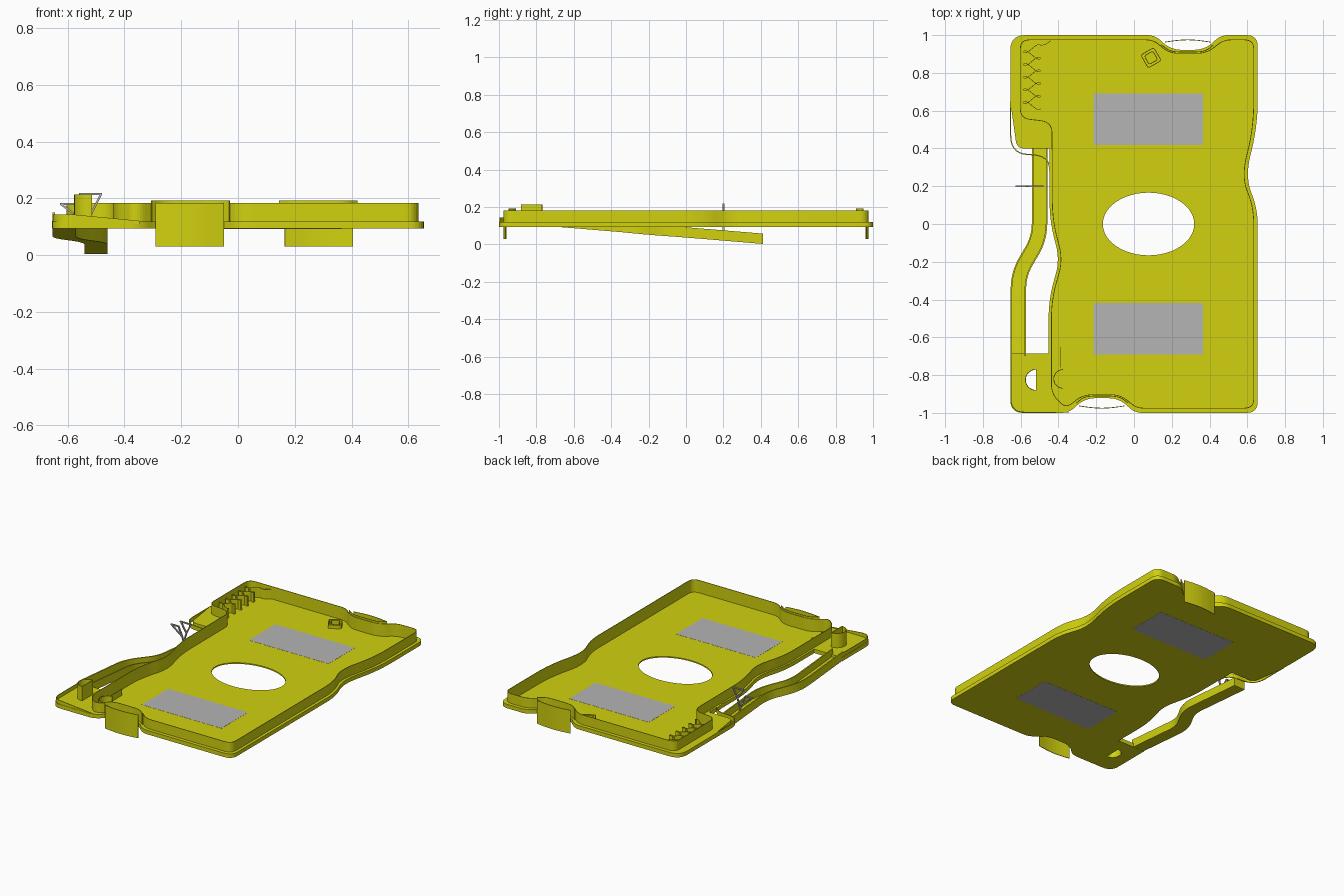
import bpy, bmesh, math
from mathutils import Vector

if "Cube" in bpy.data.objects:
    bpy.data.objects.remove(bpy.data.objects["Cube"])


def material(name, rgb):
    m = bpy.data.materials.new(name)
    m.diffuse_color = (*rgb, 1)
    m.use_nodes = True
    m.node_tree.nodes["Principled BSDF"].inputs["Base Color"].default_value = m.diffuse_color
    return m


YELLOW = material("yellow plastic", (0.64, 0.64, 0.005))
GREY = material("grey", (0.46, 0.46, 0.46))


def add(name, mesh, mat):
    mesh.materials.clear()
    mesh.materials.append(mat)
    ob = bpy.data.objects.new(name, mesh)
    bpy.context.scene.collection.objects.link(ob)
    return ob


def rounded(pts, closed=True, n=7):
    """Polyline (x, y, cut) with every corner replaced by a small curve."""
    out = []
    for i, (x, y, d) in enumerate(pts):
        p = Vector((x, y))
        if d == 0 or (not closed and i in (0, len(pts) - 1)):
            out.append(p)
            continue
        a = Vector(pts[i - 1][:2]) - p
        b = Vector(pts[(i + 1) % len(pts)][:2]) - p
        a *= min(d / a.length, 0.48)
        b *= min(d / b.length, 0.48)
        for k in range(n + 1):
            t = k / n
            out.append(p + a * (1 - t) ** 2 + b * t ** 2)
    return out


def plate(name, loops, z0, z1, mat=YELLOW):
    """Flat plate: first loop is the outline, the others are holes."""
    cu = bpy.data.curves.new(name, 'CURVE')
    cu.dimensions = '2D'
    cu.fill_mode = 'BOTH'
    cu.extrude = (z1 - z0) / 2
    for loop in loops:
        s = cu.splines.new('POLY')
        s.points.add(len(loop) - 1)
        for pt, p in zip(s.points, loop):
            pt.co = (p[0], p[1], 0, 1)
        s.use_cyclic_u = True
    tmp = bpy.data.objects.new(name + "_curve", cu)
    bpy.context.scene.collection.objects.link(tmp)
    dg = bpy.context.evaluated_depsgraph_get()
    dg.update()
    mesh = bpy.data.meshes.new_from_object(tmp.evaluated_get(dg))
    bpy.data.objects.remove(tmp)
    for v in mesh.vertices:
        v.co.z += (z0 + z1) / 2
    for f in mesh.polygons:
        f.use_smooth = False
    return add(name, mesh, mat)


def strip(name, path, z0, z1, t=0.004, closed=False, mat=YELLOW, shift=0):
    """Upright wall along a path; z0 and z1 may be functions of the point."""
    bm = bmesh.new()
    rings = []
    n = len(path)
    for i, p in enumerate(path):
        p = Vector(p)
        a = Vector(path[i - 1]) if closed or i else p
        b = Vector(path[(i + 1) % n]) if closed or i < n - 1 else p
        d = (b - a).normalized()
        nor = Vector((-d.y, d.x))
        lo = z0(p) if callable(z0) else z0
        hi = z1(p) if callable(z1) else z1
        l, r = p + nor * (shift + t / 2), p + nor * (shift - t / 2)
        rings.append([bm.verts.new((*q, z)) for q, z in ((l, lo), (r, lo), (r, hi), (l, hi))])
    for i in range(n if closed else n - 1):
        A, B = rings[i], rings[(i + 1) % n]
        for k in range(4):
            bm.faces.new((A[k], A[(k + 1) % 4], B[(k + 1) % 4], B[k]))
    if not closed:
        bm.faces.new(rings[0])
        bm.faces.new(rings[-1])
    bmesh.ops.recalc_face_normals(bm, faces=bm.faces)
    mesh = bpy.data.meshes.new(name)
    bm.to_mesh(mesh)
    bm.free()
    return add(name, mesh, mat)


def arc(cx, cy, rx, ry, a0, a1, n):
    return [Vector((cx + rx * math.cos(math.radians(a0 + (a1 - a0) * i / n)),
                    cy + ry * math.sin(math.radians(a0 + (a1 - a0) * i / n)))) for i in range(n + 1)]


# Outer flange outline and the upright wall line inside it
outline = rounded([
    (-.655, -1, .07), (-.345, -1, .04), (-.26, -.922, .06), (-.08, -.922, .06), (.005, -1, .04),
    (.655, -1, .06), (.655, .08, .09), (.588, .25, .12), (.655, .52, .14), (.655, 1, .06),
    (.46, 1, .04), (.375, .922, .06), (.195, .922, .06), (.11, 1, .04),
    (-.655, 1, .08), (-.655, .65, .05), (-.62, .4, .04), (-.447, .4, 0),
    (-.447, .02, .1), (-.393, -.19, .08), (-.452, -.4, .1), (-.452, -.685, 0), (-.655, -.685, 0)])
wall = rounded([
    (-.437, -.9, .05), (-.36, -.975, .04), (-.27, -.904, .05), (-.07, -.904, .05), (.012, -.975, .04),
    (.634, -.975, .05), (.634, .09, .09), (.568, .25, .12), (.634, .51, .14), (.634, .975, .05),
    (.475, .975, .04), (.385, .904, .05), (.185, .904, .05), (.103, .975, .04),
    (-.602, .975, .05), (-.602, .56, .05), (-.434, .54, .06),
    (-.432, .02, .1), (-.376, -.19, .08), (-.437, -.4, .1)])
oval = arc(.077, 0, .242, .166, 0, 360, 48)[:-1]
d_hole = arc(-.517, -.825, .058, .056, 90, 270, 14)

# Tray floor, ledge and main wall
plate("tray_floor", [outline, oval, d_hole], .093, .101)
plate("outer_ledge", [outline, wall, d_hole], .101, .119)
strip("tray_wall", wall, .101, .183, closed=True)

# Finger notches at both ends: raised edge and hanging curved tab
for label, s in (("front", 1), ("back", -1)):
    def turn(pts):
        return [Vector(p) if s > 0 else Vector((.115 - p[0], -p[1])) for p in pts]
    edge = rounded([(-.305, -.948, 0), (-.26, -.911, .05), (-.08, -.911, .05), (-.03, -.948, 0)], False)
    strip(label + "_notch_edge", turn(edge), .119, .193)
    tab = [(-.29 + .24 * i / 12, -.963 - .012 * math.sin(math.pi * i / 12)) for i in range(13)]
    strip(label + "_tab", turn(tab), .03, .183)

# Grey panels let into the floor, showing on both faces
for label, y in (("back", .555), ("front", -.555)):
    plate(label + "_grey_panel",
          [[(-.215, y - .137), (.365, y - .137), (.365, y + .137), (-.215, y + .137)]], .0922, .1018, GREY)

# Lever base: rim, half-round post and small half-round guide
base = rounded([(-.651, -.685, 0), (-.651, -.996, .07), (-.345, -.996, 0)], False)
strip("lever_base_rim", base, .11, lambda p: .143 - max(0, p.x + .37) * .9)
strip("lever_post", d_hole, .093, .213, closed=True)
strip("round_guide", arc(-.375, -.82, .05, .05, 90, 270, 12), .1, .143)
strip("guide_rib", [(-.39, -.65), (-.39, -.76)], .1, .143)


# Sloping lever arm: open channel with a floor and two sides
def low(p):
    return .003 + (.412 - p.y) * .083


arm = rounded([(-.612, -.70, 0), (-.612, -.265, .08), (-.5, -.075, .08), (-.5, .412, 0)], False)
strip("lever_floor", arm, low, lambda p: low(p) + .008, t=.078)
for label, off in (("outer", .037), ("inner", -.037)):
    strip("lever_%s_side" % label, arm, low, lambda p: low(p) + .055, t=.008, shift=off)
strip("lever_end", [(-.54, .41), (-.46, .41)], .003, .058)

# Curved guard below the corner block
guard = rounded([(-.653, .65, 0), (-.653, .37, .1), (-.455, .365, .12), (-.44, .235, 0)], False)
strip("curved_guard", guard, .093, .12, t=.006)

# Wavy catch wall in the corner block
wave = [Vector((-.44, .97)), Vector((-.47, .95))]
for i in range(81):
    t = i / 80 * 10 * math.pi
    wave.append(Vector((-.54 + .045 * math.cos(t), .945 - .335 * i / 80 + .014 * math.sin(2 * t))))
strip("wavy_catch", wave, .1, .165, t=.003)

# Tilted square socket on the floor
for label, r in (("outer", .056), ("inner", .037)):
    sq = rounded([(.09 + r * math.cos(math.radians(a)), .88 + r * math.sin(math.radians(a)), .012)
                  for a in (-15, 75, 165, 255)], n=3)
    strip("socket_%s_wall" % label, sq, .1, .125, closed=True)


# Thin grey hook standing on the lever
def hook_bar(i, a, b, w=.007):
    a, b = Vector((a[0], 0, a[1])), Vector((b[0], 0, b[1]))
    d = (b - a).normalized()
    n = Vector((-d.z, 0, d.x)) * w / 2
    bm = bmesh.new()
    front = [bm.verts.new(p + Vector((0, .195, 0))) for p in (a + n, a - n, b - n, b + n)]
    f = bm.faces.new(front)
    ext = bmesh.ops.extrude_face_region(bm, geom=[f])
    bmesh.ops.translate(bm, vec=(0, .01, 0), verts=[v for v in ext["geom"] if isinstance(v, bmesh.types.BMVert)])
    bmesh.ops.recalc_face_normals(bm, faces=bm.faces)
    mesh = bpy.data.meshes.new("hook_bar_%d" % i)
    bm.to_mesh(mesh)
    bm.free()
    add("hook_bar_%d" % i, mesh, GREY)


for i, (a, b) in enumerate([
        ((-.56, .216), (-.48, .216)), ((-.482, .216), (-.515, .15)), ((-.555, .216), (-.515, .15)),
        ((-.628, .18), (-.57, .18)), ((-.625, .18), (-.545, .12)), ((-.572, .18), (-.545, .12)),
        ((-.515, .15), (-.53, .1)), ((-.545, .12), (-.515, .025))]):
    hook_bar(i, a, b)
